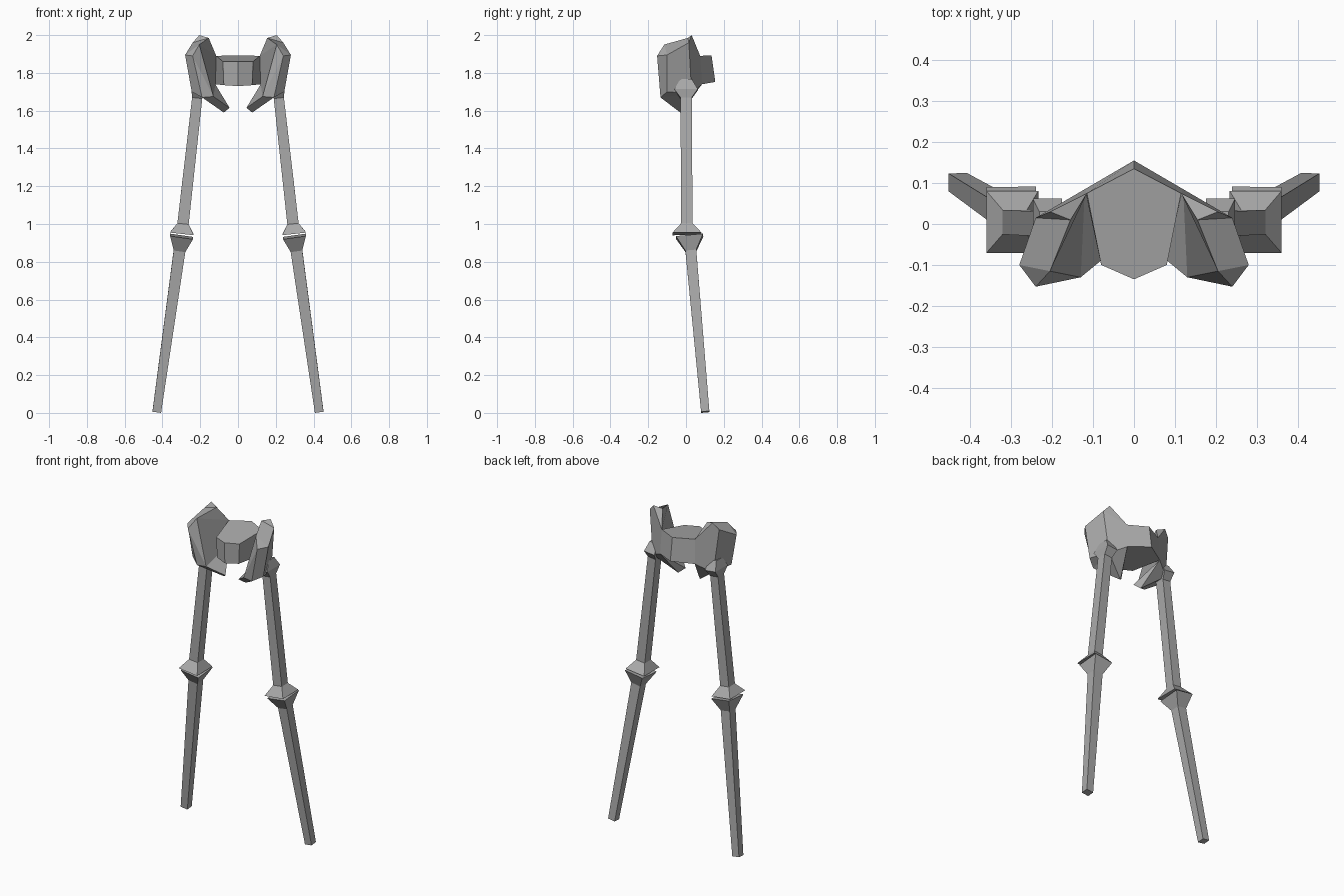
import bpy, bmesh
from mathutils import Vector

if "Cube" in bpy.data.objects:
    bpy.data.objects.remove(bpy.data.objects["Cube"])

bone = bpy.data.materials.new("bone grey")
bone.diffuse_color = (0.4, 0.4, 0.4, 1)
bone.use_nodes = True
bone.node_tree.nodes["Principled BSDF"].inputs["Base Color"].default_value = bone.diffuse_color


def make(name, verts, faces):
    me = bpy.data.meshes.new(name)
    me.from_pydata([tuple(v) for v in verts], [], faces)
    bm = bmesh.new()
    bm.from_mesh(me)
    bmesh.ops.recalc_face_normals(bm, faces=bm.faces)
    bm.to_mesh(me)
    bm.free()
    me.materials.append(bone)
    ob = bpy.data.objects.new(name, me)
    bpy.context.collection.objects.link(ob)
    return ob


def limb(name, top, end, rings, side):
    """Square bone: rings are (fraction along axis, half width, half depth)."""
    top, end = Vector(top), Vector(end)
    axis = (end - top).normalized()
    u = Vector((1, 0, 0))
    u = (u - axis * u.dot(axis)).normalized()
    v = axis.cross(u)
    verts, faces = [], []
    for t, w, d in rings:
        c = top.lerp(end, t)
        for a, b in ((-1, -1), (1, -1), (1, 1), (-1, 1)):
            p = c + u * a * w + v * b * d
            verts.append((p.x * side, p.y, p.z))
    for r in range(len(rings) - 1):
        for i in range(4):
            j = (i + 1) % 4
            faces.append((r * 4 + i, r * 4 + j, r * 4 + 4 + j, r * 4 + 4 + i))
    n = len(verts)
    faces += [(0, 1, 2, 3), (n - 4, n - 3, n - 2, n - 1)]
    return make(name, verts, faces)


# hip blade: rim 0-5, sacrum joint 6-7, lower ring 8-11, pubic tip 12-13
WING = [(.205, .03, 2.0), (.24, .015, 1.96), (.28, -.1, 1.895), (.24, -.153, 1.89),
        (.205, -.115, 1.95), (.155, .01, 1.985), (.115, .075, 1.89), (.12, .085, 1.74),
        (.21, .03, 1.69), (.245, -.1, 1.70), (.19, -.135, 1.67), (.13, -.13, 1.675),
        (.045, -.06, 1.615), (.075, -.03, 1.59)]
WING_FACES = [(0, 1, 5), (1, 2, 4, 5), (2, 3, 4), (1, 8, 9, 2), (2, 9, 10, 3),
              (3, 10, 11), (3, 11, 4), (4, 11, 7, 6), (4, 6, 5), (0, 5, 6),
              (0, 6, 1), (1, 6, 7, 8), (9, 8, 10), (10, 8, 13), (10, 13, 12, 11),
              (11, 12, 7), (7, 12, 13), (7, 13, 8)]

for side, label in ((1, "right"), (-1, "left")):
    make(f"hip_blade_{label}", [(x * side, y, z) for x, y, z in WING], WING_FACES)
    # upper leg bone with ball end and flared knee
    limb(f"thigh_bone_{label}", (.205, 0, 1.765), (.297, .005, .948),
         [(0, .026, .03), (.067, .036, .062), (.12, .027, .03),
          (.935, .03, .03), (1, .064, .076)], side)
    # lower leg bone with flared knee and plain end
    limb(f"shin_bone_{label}", (.299, .019, .934), (.43, .102, .005),
         [(0, .061, .072), (.082, .031, .029), (1, .023, .022)], side)

# sacrum: six-sided block between the blades
top = [(0, .135, 1.893), (.115, .075, 1.89), (.08, -.1, 1.86),
       (0, -.135, 1.86), (-.08, -.1, 1.86), (-.115, .075, 1.89)]
low = [(0, .155, 1.752), (.12, .085, 1.74), (.075, -.1, 1.735),
       (0, -.13, 1.73), (-.075, -.1, 1.735), (-.12, .085, 1.74)]
make("sacrum", top + low,
     [(0, 1, 2, 3), (0, 3, 4, 5), (6, 7, 8, 9), (6, 9, 10, 11)]
     + [(i, (i + 1) % 6, 6 + (i + 1) % 6, 6 + i) for i in range(6)])
